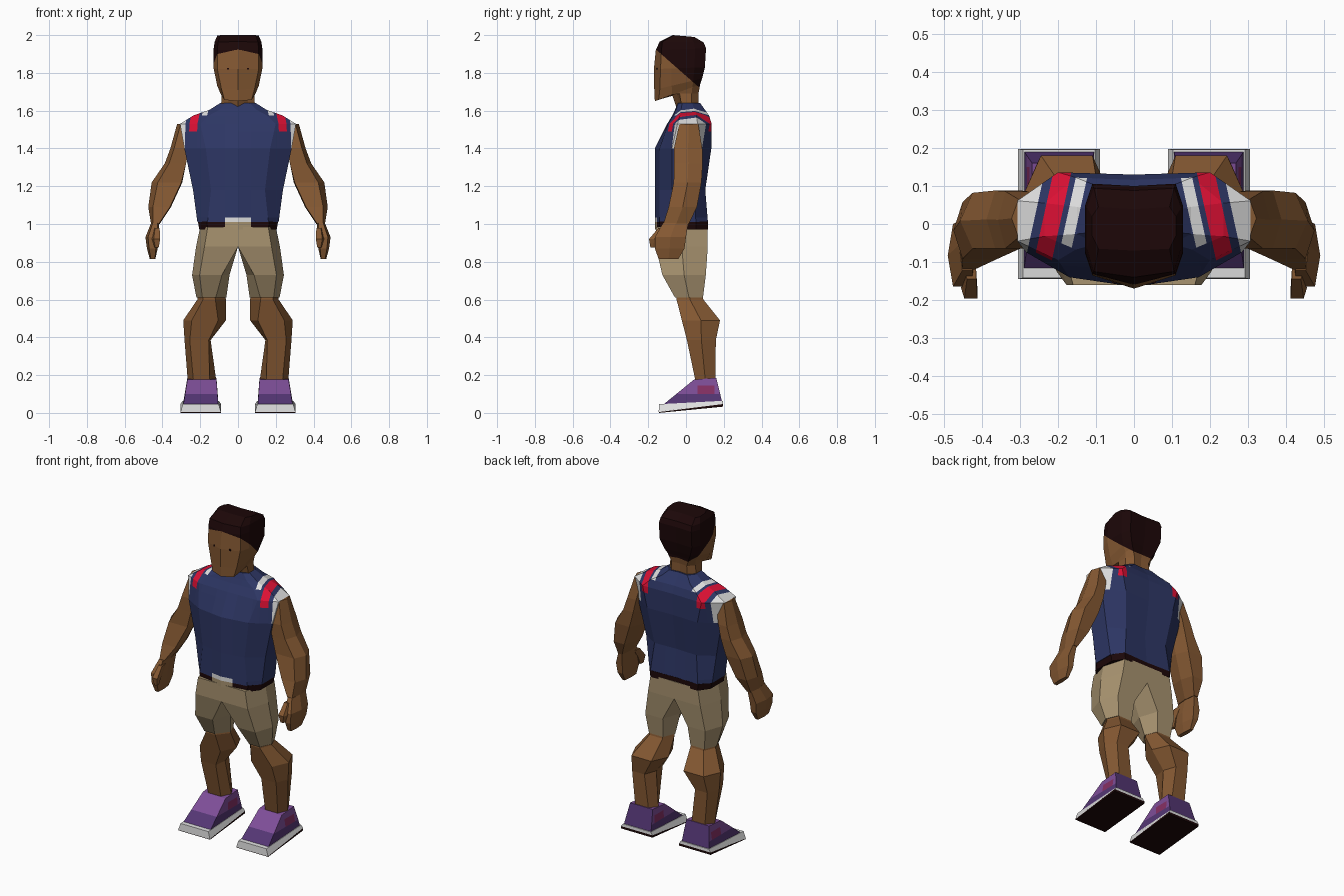
import bpy, bmesh
from mathutils import Vector

# ---------- materials ----------
def material(name, r, g, b):
    m = bpy.data.materials.new(name)
    lin = lambda c: ((c / 255 + 0.055) / 1.055) ** 2.4 if c > 10 else c / 255 / 12.92
    m.diffuse_color = (lin(r), lin(g), lin(b), 1)
    return m

SKIN = material("skin brown", 132, 88, 50)
HAIR = material("dark brown", 28, 7, 8)
NAVY = material("navy", 45, 54, 100)
RED = material("red", 220, 16, 52)
WHITE = material("white", 222, 222, 222)
TAN = material("tan", 168, 147, 112)
PURPLE = material("dark purple", 84, 54, 116)
LILAC = material("light purple", 126, 78, 152)
MAGENTA = material("magenta", 134, 48, 100)

# ---------- helpers ----------
def body_ring(zf, zb, w, yf, yb, a=0.6, d=0.025):
    """Ten-sided symmetric section that may tilt from zf (front) to zb (back)."""
    half = [(0, yf), (a * w, yf + d), (w, 0.45 * yf), (w, 0.45 * yb),
            (a * w, yb), (0, yb - 0.006)]
    pts = half + [(-x, y) for x, y in half[4:0:-1]]
    return [(x, y, zf + (zb - zf) * (y - yf) / (yb - yf)) for x, y in pts]

def limb_ring(z, xif, xib, xo, yf, yb):
    """Six-sided limb section on the +x side."""
    c = 0.2 * (xo - xib)
    ci = c if xib else 0
    m = (yf + yb) / 2
    return [(xif, yf, z), (xo - c, yf, z), (xo, m, z), (xo - c, yb, z),
            (xib + ci, yb, z), (xib, m, z)]

def box_ring(x0, x1, yf, yb, zf, zb):
    return [(x0, yf, zf), (x1, yf, zf), (x1, yb, zb), (x0, yb, zb)]

def loft(name, rings, mats, cuts=(), rule=None, mirror=False):
    """Skin rings, slice along cuts (point, normal, lowest z), colour faces by rule."""
    bm = bmesh.new()
    vs = [[bm.verts.new(p) for p in r] for r in rings]
    n = len(vs[0])
    for lo, hi in zip(vs, vs[1:]):
        for i in range(n):
            j = (i + 1) % n
            bm.faces.new((lo[i], lo[j], hi[j], hi[i]))
    bm.faces.new(vs[0][::-1])
    bm.faces.new(vs[-1])
    for co, no, zmin in cuts:
        faces = [f for f in bm.faces if f.calc_center_median().z > zmin]
        geom = set(faces)
        for f in faces:
            geom.update(f.edges)
            geom.update(f.verts)
        bmesh.ops.bisect_plane(bm, geom=list(geom), plane_co=co, plane_no=no, dist=1e-5)
    bmesh.ops.recalc_face_normals(bm, faces=bm.faces)
    bm.normal_update()
    if rule:
        for f in bm.faces:
            f.material_index = rule(f.calc_center_median(), f.normal)
    me = bpy.data.meshes.new(name)
    bm.to_mesh(me)
    bm.free()
    for m in mats:
        me.materials.append(m)
    ob = bpy.data.objects.new(name, me)
    bpy.context.collection.objects.link(ob)
    if mirror:
        mod = ob.modifiers.new("mirror", "MIRROR")
        mod.use_clip = False
        mod.use_mirror_merge = False
    return ob

# ---------- head with sloping hairline ----------
hair_point, hair_normal = Vector((0, -0.16, 1.925)), Vector((0, 0.88, 1))
loft("head", [
    body_ring(1.60, 1.60, 0.092, -0.045, 0.066),
    body_ring(1.69, 1.69, 0.085, -0.075, 0.066),
    body_ring(1.65, 1.74, 0.090, -0.165, 0.075, 0.8, 0.02),
    body_ring(1.71, 1.77, 0.110, -0.168, 0.085, 0.8, 0.03),
    body_ring(1.82, 1.83, 0.129, -0.170, 0.100, 0.85, 0.035),
    body_ring(1.92, 1.93, 0.129, -0.160, 0.106, 0.85, 0.03),
    body_ring(1.965, 1.96, 0.124, -0.140, 0.094, 0.85, 0.015),
    body_ring(2.00, 1.99, 0.110, -0.070, 0.045, 0.85, 0.005)],
    [SKIN, HAIR], [(hair_point, hair_normal, 0)],
    lambda c, n: int((c - hair_point).dot(hair_normal) > 0))

# eyes
for side in (-1, 1):
    bpy.ops.mesh.primitive_cube_add(size=1, location=(side * 0.053, -0.152, 1.822))
    eye = bpy.context.object
    eye.name = "eye"
    eye.scale = (0.010, 0.009, 0.010)
    eye.data.materials.append(HAIR)

# ---------- sleeveless shirt with shoulder stripes ----------
cuts = [((0, 0, 1.035), (0, 0, 1), 0), ((0, 0, 1.49), (0, 0, 1), 1.38)]
for side in (-1, 1):
    cuts.append(((side * 0.07, 0, 0), (1, 0, 0), 0))
    for u in (0.15, 0.18, 0.195, 0.242, 0.265):
        cuts.append(((side * u, 0, 0), (side, 0.22, 0), 1.40))

def shirt_colour(c, n):
    u = abs(c.x) + 0.22 * c.y
    if c.z < 1.035 and abs(c.x) < 0.07 and c.y < -0.1:
        return 2                                   # buckle
    if c.z > 1.41 and u > 0.265:
        return 2                                   # outer stripe
    if c.z > 1.49 and 0.195 < u < 0.242:
        return 1                                   # middle stripe
    if c.z > 1.56 and 0.15 < u < 0.18 and c.y > -0.06:
        return 2                                   # inner stripe
    return 0

loft("shirt", [
    body_ring(1.01, 1.01, 0.215, -0.165, 0.116, 0.75),
    body_ring(1.18, 1.18, 0.238, -0.165, 0.102),
    body_ring(1.40, 1.40, 0.284, -0.165, 0.134),
    body_ring(1.53, 1.53, 0.307, -0.100, 0.136, 0.65, 0.005),
    body_ring(1.575, 1.575, 0.235, -0.072, 0.122, 0.65, 0.005),
    body_ring(1.605, 1.605, 0.150, -0.058, 0.100, 0.65, 0.005),
    body_ring(1.64, 1.64, 0.095, -0.045, 0.075, 0.65, 0.005)],
    [NAVY, RED, WHITE], cuts, shirt_colour)

# ---------- belt, open at the front centre ----------
loft("belt", [
    body_ring(0.972, 0.972, 0.205, -0.164, 0.117, 0.78),
    body_ring(1.012, 1.012, 0.212, -0.164, 0.117, 0.78)],
    [HAIR, TAN], [((s * 0.07, 0, 0), (1, 0, 0), 0) for s in (-1, 1)],
    lambda c, n: int(abs(c.x) < 0.07 and c.y < -0.1))

# ---------- shorts ----------
loft("shorts", [
    limb_ring(0.985, 0, 0, 0.200, -0.160, 0.115),
    limb_ring(0.88, 0, 0, 0.222, -0.160, 0.115),
    limb_ring(0.73, 0.085, 0.045, 0.243, -0.125, 0.105),
    limb_ring(0.61, 0.118, 0.062, 0.220, -0.058, 0.090)], [TAN], mirror=True)

# ---------- legs ----------
loft("legs", [
    limb_ring(0.66, 0.125, 0.075, 0.208, -0.045, 0.080),
    limb_ring(0.60, 0.120, 0.064, 0.215, -0.050, 0.092),
    limb_ring(0.49, 0.105, 0.064, 0.290, -0.022, 0.180),
    limb_ring(0.385, 0.155, 0.145, 0.283, 0.005, 0.158),
    limb_ring(0.17, 0.150, 0.115, 0.266, 0.050, 0.155)], [SKIN], mirror=True)

# ---------- arms, hands, thumbs ----------
loft("arms", [
    limb_ring(1.53, 0.230, 0.230, 0.322, -0.035, 0.065),
    limb_ring(1.40, 0.260, 0.260, 0.358, -0.064, 0.086),
    limb_ring(1.32, 0.275, 0.275, 0.388, -0.064, 0.088),
    limb_ring(1.22, 0.300, 0.295, 0.457, -0.065, 0.082),
    limb_ring(1.09, 0.360, 0.355, 0.475, -0.092, 0.058),
    limb_ring(1.00, 0.420, 0.415, 0.460, -0.120, 0.015)], [SKIN], mirror=True)
loft("hands", [
    limb_ring(1.005, 0.425, 0.418, 0.460, -0.122, 0.012),
    limb_ring(0.93, 0.425, 0.420, 0.490, -0.165, 0.000),
    limb_ring(0.87, 0.435, 0.425, 0.482, -0.165, -0.008),
    limb_ring(0.815, 0.440, 0.438, 0.467, -0.145, -0.040)], [SKIN], mirror=True)
loft("thumbs", [
    limb_ring(0.98, 0.415, 0.415, 0.445, -0.145, -0.100),
    limb_ring(0.92, 0.412, 0.412, 0.455, -0.196, -0.140),
    limb_ring(0.875, 0.420, 0.420, 0.442, -0.188, -0.160)], [SKIN], mirror=True)

# ---------- shoes ----------
loft("treads", [
    box_ring(0.090, 0.305, -0.143, 0.197, 0.000, 0.033),
    box_ring(0.090, 0.305, -0.143, 0.197, 0.004, 0.047)], [HAIR], mirror=True)
loft("soles", [
    box_ring(0.090, 0.305, -0.145, 0.197, 0.004, 0.047),
    box_ring(0.102, 0.292, -0.142, 0.196, 0.046, 0.064)], [WHITE], mirror=True)

def shoe_colour(c, n):
    if abs(n.x) > 0.6 and 0.06 < c.y < 0.15 and 0.10 < c.z < 0.145:
        return 2                                   # side patch
    return 1 if c.z > 0.10 and n.y < 0.7 else 0

loft("shoes", [
    box_ring(0.104, 0.290, -0.125, 0.192, 0.040, 0.055),
    box_ring(0.114, 0.268, 0.042, 0.160, 0.176, 0.186)],
    [PURPLE, LILAC, MAGENTA],
    [((0, 0, 0.10), (0, 0, 1), 0), ((0, 0, 0.145), (0, 0, 1), 0),
     ((0, 0.06, 0), (0, 1, 0), 0), ((0, 0.15, 0), (0, 1, 0), 0)],
    shoe_colour, mirror=True)
